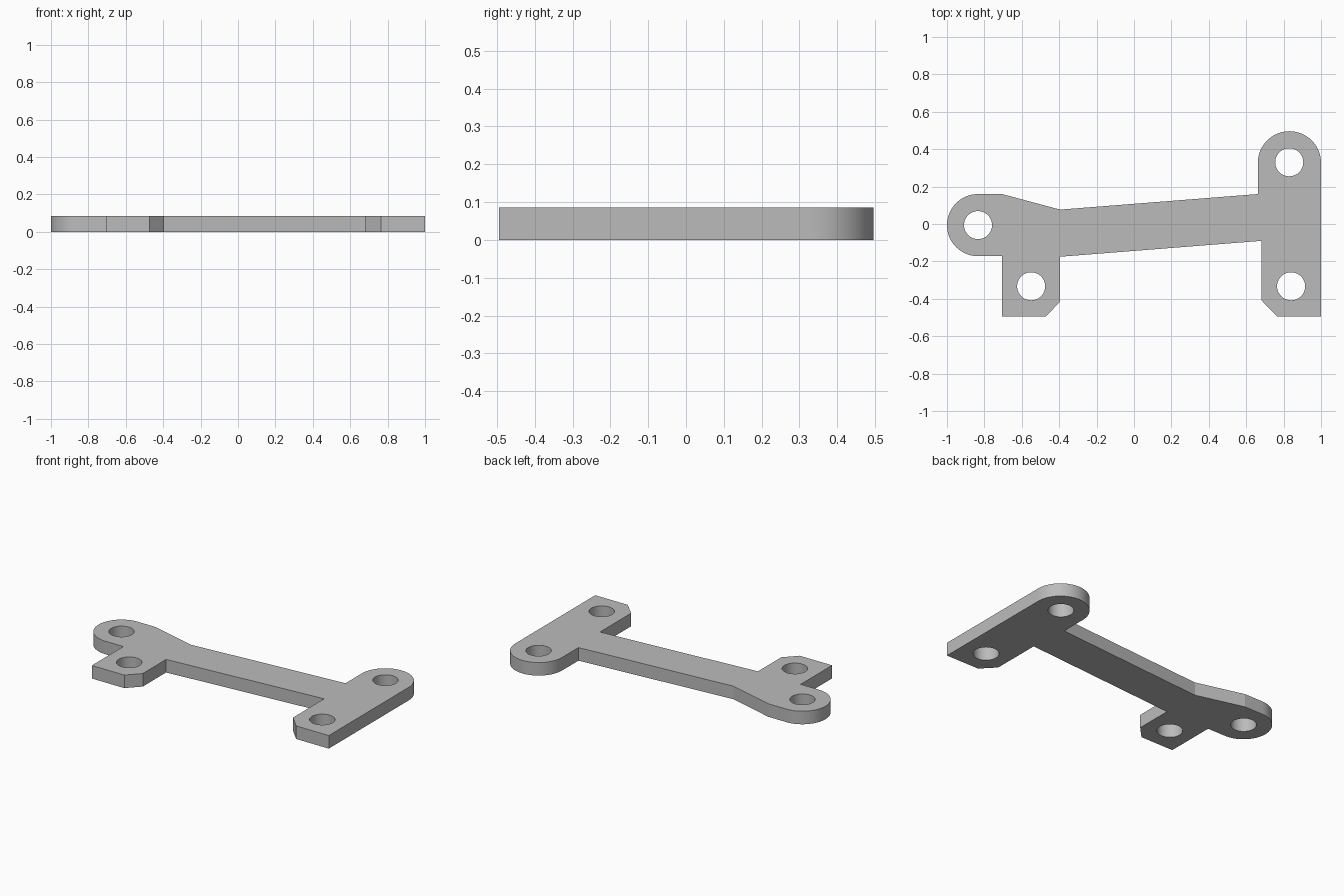
import bpy, bmesh
from math import cos, sin, pi, radians

if "Cube" in bpy.data.objects:
    bpy.data.objects.remove(bpy.data.objects["Cube"])

THICKNESS = 0.085
HOLE_RADIUS = 0.075


def arc(cx, cy, r, start, end, steps):
    """Points on a clockwise or anticlockwise arc, angles in degrees."""
    angles = [radians(start + (end - start) * i / steps) for i in range(steps + 1)]
    return [(cx + r * cos(a), cy + r * sin(a)) for a in angles]


def add_loop(bm, points):
    verts = [bm.verts.new((x, y, 0)) for x, y in points]
    return [bm.edges.new((v, verts[i - 1])) for i, v in enumerate(verts)]


# Outline: rounded left lug, tapered arm, rounded rear lug, two chamfered tabs
outline = (
    arc(-0.834, -0.006, 0.166, 270, 90, 32)
    + [(-0.705, 0.16), (-0.395, 0.077), (0.662, 0.16)]
    + arc(0.831, 0.327, 0.169, 180, 0, 32)
    + [(1.0, -0.495), (0.765, -0.495), (0.683, -0.41), (0.683, -0.09)]
    + [(-0.395, -0.175), (-0.395, -0.415), (-0.472, -0.495),
       (-0.705, -0.495), (-0.705, -0.172)]
)
holes = [(-0.834, -0.006), (-0.55, -0.333), (0.83, 0.33), (0.84, -0.333)]

# Flat plate with four bolt holes, raised to its thickness
bm = bmesh.new()
edges = add_loop(bm, outline)
for x, y in holes:
    edges += add_loop(bm, arc(x, y, HOLE_RADIUS, 0, 360, 40)[:-1])
bmesh.ops.triangle_fill(bm, edges=edges, use_beauty=True, use_dissolve=False,
                        normal=(0, 0, 1))
raised = bmesh.ops.extrude_face_region(bm, geom=bm.faces[:], use_keep_orig=True)
top = [g for g in raised["geom"] if isinstance(g, bmesh.types.BMVert)]
bmesh.ops.translate(bm, verts=top, vec=(0, 0, THICKNESS))
bmesh.ops.recalc_face_normals(bm, faces=bm.faces[:])

mesh = bpy.data.meshes.new("bracket_plate")
bm.to_mesh(mesh)
bm.free()
plate = bpy.data.objects.new("bracket_plate", mesh)
bpy.context.collection.objects.link(plate)

# Plain grey finish
grey = bpy.data.materials.new("plain grey")
grey.use_nodes = True
colour = (0.5, 0.5, 0.5, 1)
grey.diffuse_color = colour
grey.node_tree.nodes["Principled BSDF"].inputs["Base Color"].default_value = colour
mesh.materials.append(grey)

# Smooth curved walls, crisp edges
bpy.ops.object.select_all(action="DESELECT")
plate.select_set(True)
bpy.context.view_layer.objects.active = plate
bpy.ops.object.shade_smooth_by_angle(angle=radians(12))
